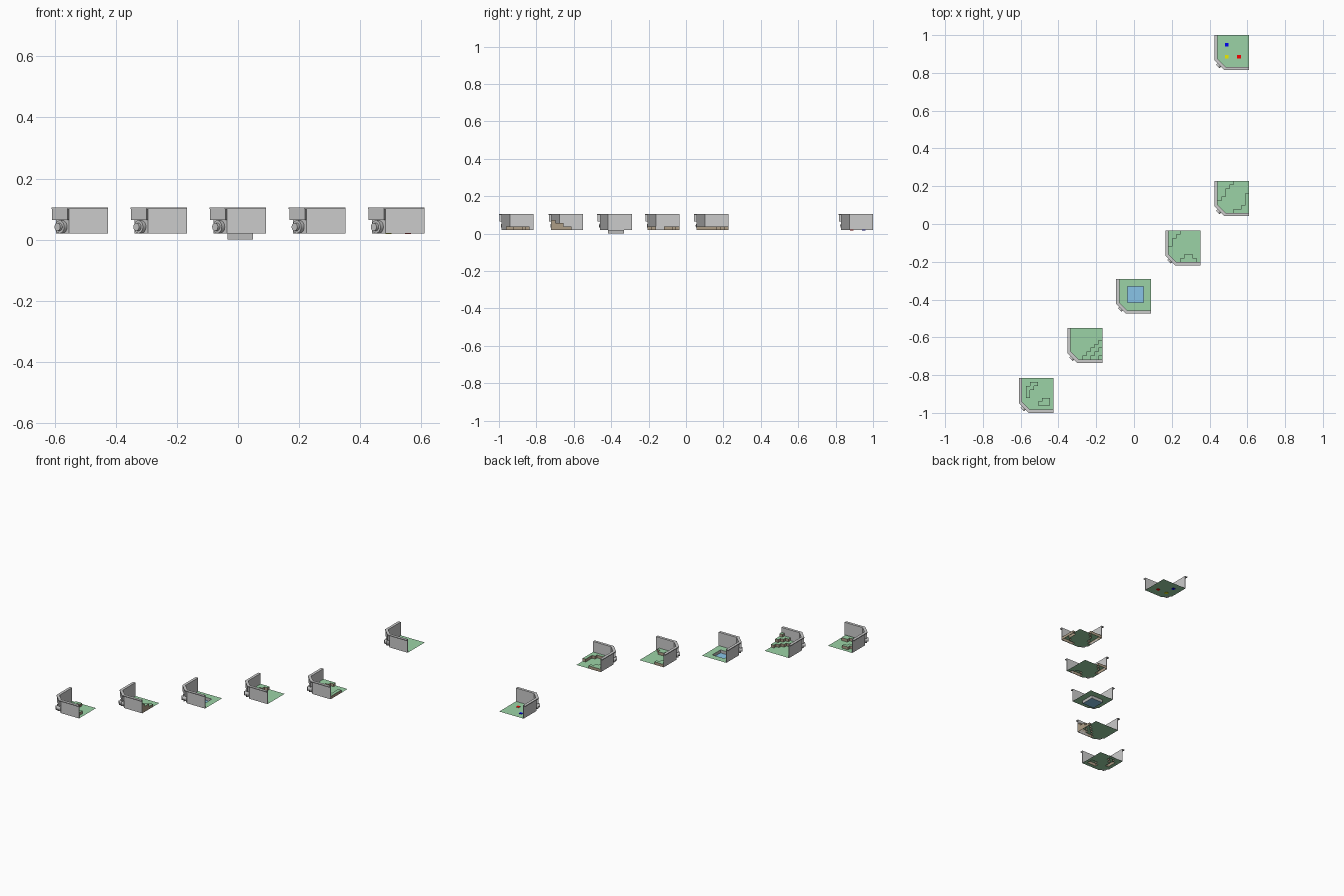
import bpy, bmesh, math
from mathutils import Matrix, Vector

if "Cube" in bpy.data.objects:
    bpy.data.objects.remove(bpy.data.objects["Cube"])

S = 0.185          # tile side
D = 0.017          # inset of the floor from the outer rim
C = 0.021          # terrain cell
H = 0.018          # terrain step height
Z0, ZT = 0.02, 0.105


def mat(name, rgb):
    m = bpy.data.materials.new(name)
    m.diffuse_color = (*rgb, 1)
    m.use_nodes = True
    m.node_tree.nodes["Principled BSDF"].inputs["Base Color"].default_value = m.diffuse_color
    return m


GREEN = mat("grass_green", (0.33, 0.65, 0.38))
BROWN = mat("earth_brown", (0.42, 0.34, 0.24))
BLUE = mat("water_blue", (0.25, 0.55, 0.80))
GREY = mat("plain_grey", (0.5, 0.5, 0.5))


def finish(name, bm, loc, mats=()):
    me = bpy.data.meshes.new(name)
    bm.to_mesh(me)
    bm.free()
    for m in mats:
        me.materials.append(m)
    ob = bpy.data.objects.new(name, me)
    ob.location = (loc[0], loc[1], 0)
    bpy.context.collection.objects.link(ob)
    return ob


def path(d):
    # chamfered L-shaped line at distance d from the outer edges
    c = D + 2 * C + (d - D) * math.tan(math.pi / 8)
    return [(d, S), (d, c), (c, d), (S, d)]


def ribbon(name, outer, inner, z0, z1, loc, section=slice(0, 4)):
    # strip between two offset paths, extruded upward
    bm = bmesh.new()
    o, i = path(outer)[section], path(inner)[section]
    f = bm.faces.new([bm.verts.new((x, y, z0)) for x, y in o + i[::-1]])
    r = bmesh.ops.extrude_face_region(bm, geom=[f])
    top = [v for v in r["geom"] if isinstance(v, bmesh.types.BMVert)]
    bmesh.ops.translate(bm, verts=top, vec=(0, 0, z1 - z0))
    bmesh.ops.recalc_face_normals(bm, faces=bm.faces)
    return finish(name, bm, loc)


def floor(name, heights, loc):
    # stepped ground: one quad per cell, side faces where levels differ
    bm = bmesh.new()

    def face(pts, m):
        vs = [bm.verts.new((D + x * C, D + y * C,
                            Z0 + z * H if z > 0 else Z0 + z * 0.019)) for x, y, z in pts]
        bm.faces.new(vs).material_index = m

    for i in range(8):
        for j in range(8):
            h = heights.get((i, j), 0)
            corners = [(i, j), (i + 1, j), (i + 1, j + 1), (i, j + 1)]
            corners = [p for p in corners if p[0] + p[1] >= 2]
            if len(corners) > 2:
                face([(*p, h) for p in corners], 2 if h < 0 else 0)
            sides = [((i, j - 1), (i, j), (i + 1, j)), ((i + 1, j), (i + 1, j), (i + 1, j + 1)),
                     ((i, j + 1), (i + 1, j + 1), (i, j + 1)), ((i - 1, j), (i, j + 1), (i, j))]
            for n, a, b in sides:
                k = heights.get(n, 0)
                if h > k:
                    face([(*a, k), (*b, k), (*b, h), (*a, h)], 3 if k < 0 else 1)
    bmesh.ops.remove_doubles(bm, verts=bm.verts, dist=1e-5)
    return finish(name, bm, loc, (GREEN, BROWN, BLUE, GREY))


def cells(*rects):
    # (i0, i1, j0, j1, level), end-exclusive, later ones override
    return {(i, j): h for a, b, c, d, h in rects for i in range(a, b) for j in range(c, d)}


def corner_dial(name, loc):
    # round device on the outside of the chamfered corner
    bm = bmesh.new()
    rot = Vector((-1, -1, 0)).to_track_quat('Z', 'Y').to_matrix().to_4x4()
    for r, depth, p in ((0.021, 0.014, 0.031), (0.013, 0.012, 0.023)):
        bmesh.ops.create_cone(bm, cap_ends=True, segments=32, radius1=r, radius2=r, depth=depth,
                              matrix=Matrix.Translation((p, p, 0.042)) @ rot)
    for f in bm.faces:
        f.smooth = len(f.verts) == 4
    ob = finish(name, bm, loc)
    for e in ob.data.edges:
        e.use_edge_sharp = False
    ob.data.set_sharp_from_angle(angle=math.radians(40))
    return ob


# pyramid of steps in the right front corner
stairs = {}
for level, n in ((1, 5), (2, 3), (3, 1)):
    for j in range(n):
        for i in range(8 - n + j, 8):
            stairs[(i, j)] = level

tiles = [
    ("blocks", (-0.61, -1.0), cells((1, 2, 3, 6, 1), (2, 3, 5, 7, 1), (3, 4, 6, 7, 1),
                                    (5, 7, 2, 3, 1), (4, 7, 1, 2, 1))),
    ("stairs", (-0.352, -0.735), stairs),
    ("pond", (-0.094, -0.475), cells((2, 6, 2, 6, -1))),
    ("ledge", (0.166, -0.219), cells((0, 3, 7, 8, 1), (0, 2, 6, 7, 1), (0, 1, 4, 6, 1),
                                     (3, 7, 0, 1, 1), (4, 6, 1, 2, 1))),
    ("valley", (0.425, 0.042), cells((0, 4, 7, 8, 1), (0, 3, 6, 7, 1), (0, 2, 4, 6, 1),
                                     (0, 1, 3, 4, 1), (4, 8, 0, 1, 1), (6, 8, 1, 2, 1),
                                     (7, 8, 2, 5, 1))),
    ("marker", (0.425, 0.815), {}),
]
for name, loc, heights in tiles:
    floor(name + "_floor", heights, loc)
    ribbon(name + "_wall", D - 0.003, D, Z0, ZT, loc)
    ribbon(name + "_wall_rim", 0, D, ZT - 0.005, ZT, loc)
    ribbon(name + "_corner_housing", 0.002, D - 0.003, 0.065, ZT - 0.005, loc, slice(1, 3))
    corner_dial(name + "_corner_dial", loc)

# flat coloured markers on the last tile
for name, rgb, x, y in (("blue", (0, 0, 0.9), 0.492, 0.95),
                        ("yellow", (0.85, 0.85, 0), 0.492, 0.886),
                        ("red", (0.95, 0, 0), 0.556, 0.886)):
    bm = bmesh.new()
    bmesh.ops.create_cube(bm, size=1, matrix=Matrix.Translation((0, 0, Z0))
                          @ Matrix.Diagonal((0.019, 0.019, 0.004, 1)))
    finish(name + "_marker", bm, (x, y), (mat("marker_" + name, rgb),))
